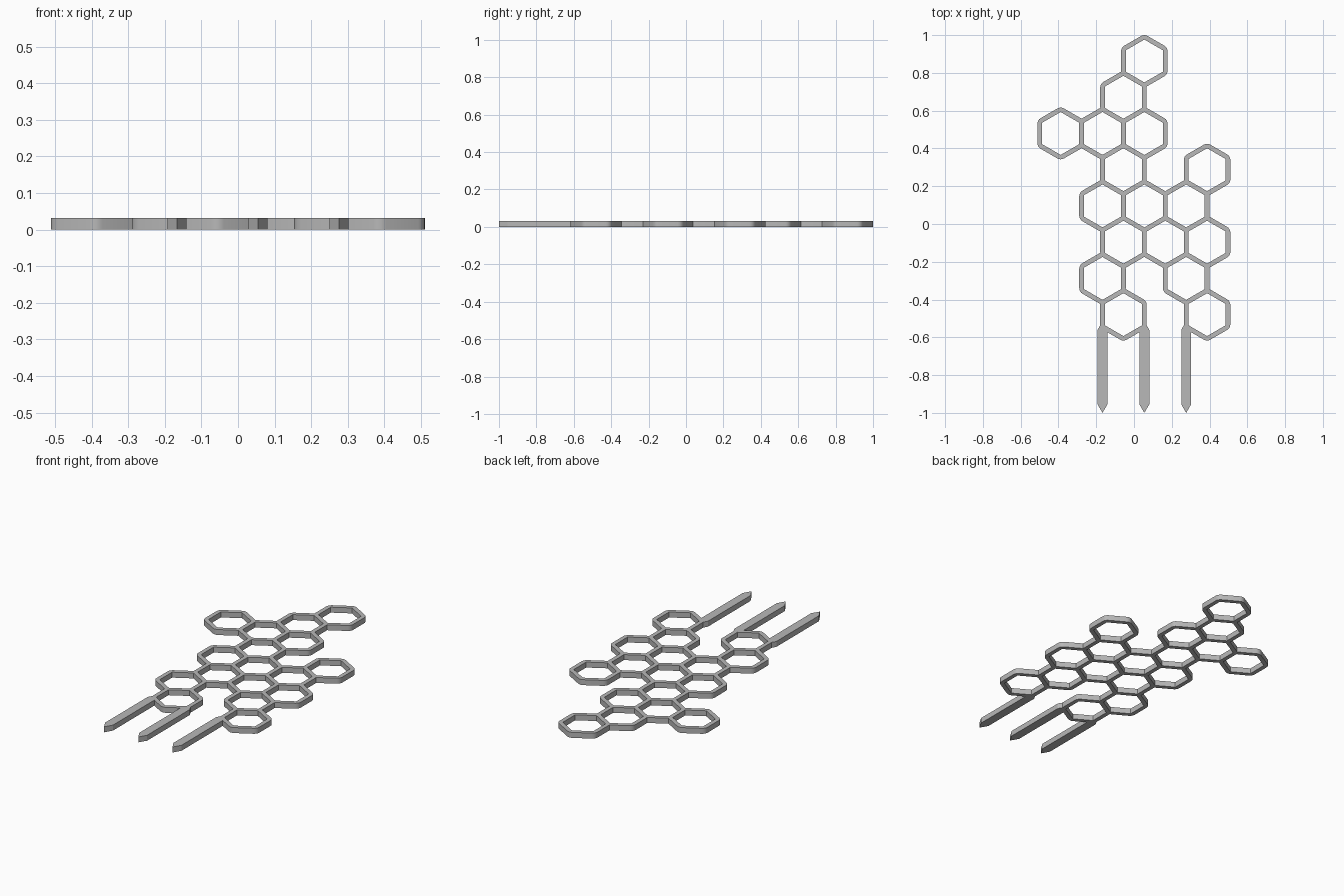
import bpy, bmesh, math

if "Cube" in bpy.data.objects:
    bpy.data.objects.remove(bpy.data.objects["Cube"])

W = 0.2215                 # cell width, wall centre to wall centre
R = W / math.sqrt(3)       # cell radius
T = 0.025                  # wall thickness
H = 0.032                  # plate height
X0, Y0 = -0.499, 0.863     # leftmost wall line, top row centre

# Occupied cells per row, counted in half cell widths
ROWS = [(5,), (4,), (1, 3, 5), (4, 8), (3, 5, 7), (4, 6, 8), (3, 7), (4, 8)]
CENTRES = [(X0 + c * W / 2, Y0 - r * 1.5 * R)
           for r, row in enumerate(ROWS) for c in row]

grey = bpy.data.materials.new("grey")
grey.diffuse_color = (0.48, 0.48, 0.48, 1)
grey.use_nodes = True
grey.node_tree.nodes["Principled BSDF"].inputs["Base Color"].default_value = grey.diffuse_color


def hexagon(apothem, fillet=0.0, steps=4):
    """Pointy-top hexagon outline, optionally with rounded corners."""
    pts = []
    d = (apothem - fillet) * 2 / math.sqrt(3)
    for k in range(6):
        a = math.radians(30 + 60 * k)
        if not fillet:
            pts.append((d * math.cos(a), d * math.sin(a)))
            continue
        for s in range(steps + 1):
            b = a + math.radians(-30 + 60 * s / steps)
            pts.append((d * math.cos(a) + fillet * math.cos(b),
                        d * math.sin(a) + fillet * math.sin(b)))
    return pts


def prisms(name, outline, centres, z0, z1):
    """One object holding a vertical prism at every centre."""
    bm = bmesh.new()
    for cx, cy in centres:
        low = [bm.verts.new((cx + x, cy + y, z0)) for x, y in outline]
        high = [bm.verts.new((cx + x, cy + y, z1)) for x, y in outline]
        bm.faces.new(low[::-1])
        bm.faces.new(high)
        n = len(low)
        for i in range(n):
            j = (i + 1) % n
            bm.faces.new((low[i], low[j], high[j], high[i]))
    me = bpy.data.meshes.new(name)
    bm.to_mesh(me)
    bm.free()
    ob = bpy.data.objects.new(name, me)
    bpy.context.collection.objects.link(ob)
    me.materials.append(grey)
    return ob


# Honeycomb frame: rounded cells merged, then opened with sharp hexagonal holes
frame = prisms("honeycomb_frame", hexagon((W + T) / 2, 0.035), CENTRES, 0, H)
holes = prisms("hole_cutter", hexagon((W - T) / 2), CENTRES, -0.1, 0.1)
holes.hide_render = True
cut = frame.modifiers.new("holes", 'BOOLEAN')
cut.operation = 'DIFFERENCE'
cut.solver = 'EXACT'
cut.use_self = True
cut.object = holes
bpy.context.view_layer.objects.active = frame
frame.select_set(True)
bpy.ops.object.modifier_apply(modifier=cut.name)
bpy.data.objects.remove(holes)
bpy.ops.object.shade_smooth_by_angle(angle=math.radians(30))

# Three pointed stakes below the frame
top, bottom, half, tip = -0.515, -1.0, 0.026, 0.045
stake = [(0, bottom), (half, bottom + tip), (half, top - tip),
         (0, top), (-half, top - tip), (-half, bottom + tip)]
prisms("stakes", stake, [(X0 + i * W / 2, 0) for i in (3, 5, 7)], 0, H)
